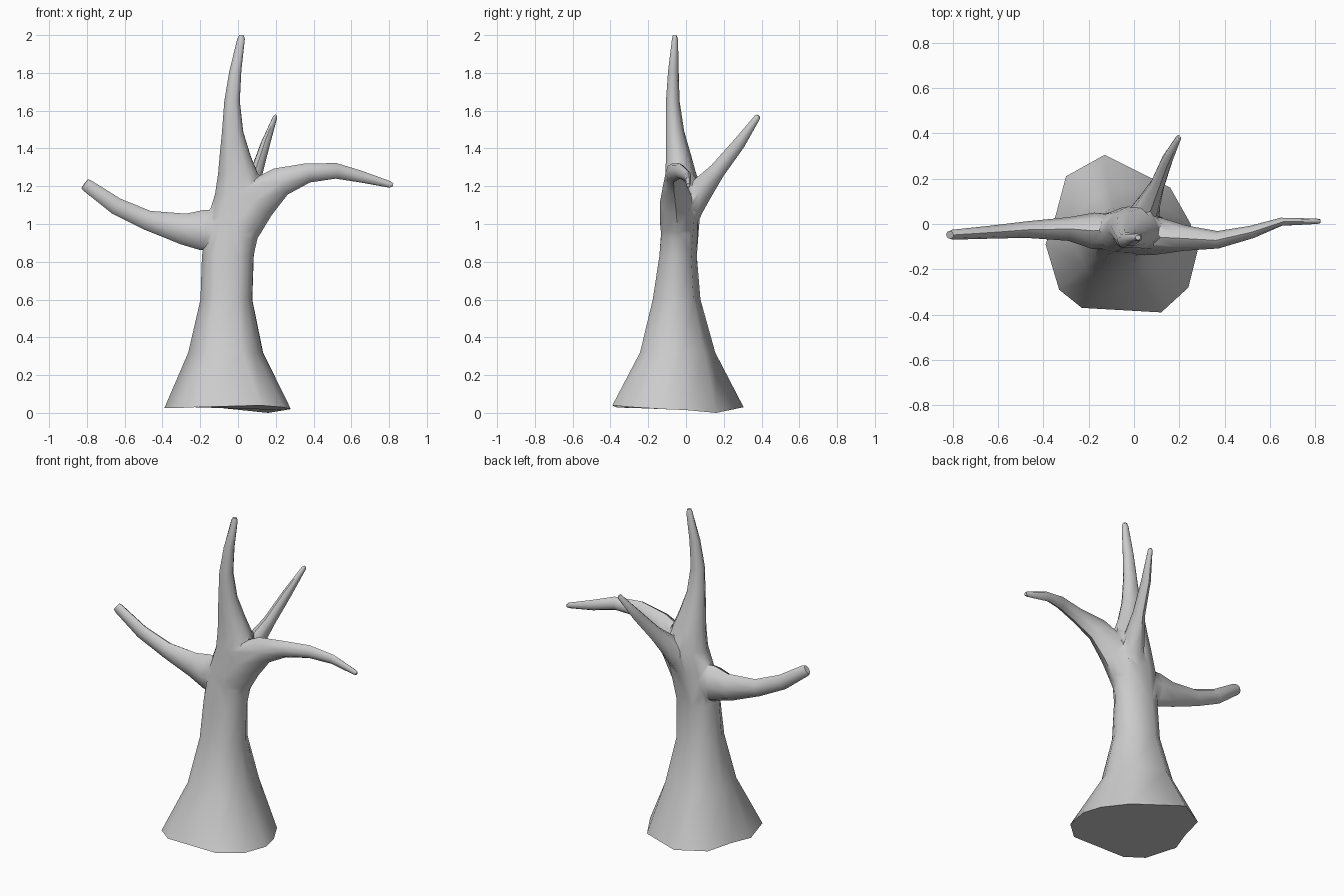
import bpy, bmesh, math
from mathutils import Vector

if "Cube" in bpy.data.objects:
    bpy.data.objects.remove(bpy.data.objects["Cube"])


def make_object(name, rings):
    # Skin a list of equal-length vertex rings and cap both ends
    bm = bmesh.new()
    vr = [[bm.verts.new(p) for p in ring] for ring in rings]
    n = len(vr[0])
    for a, b in zip(vr, vr[1:]):
        for i in range(n):
            j = (i + 1) % n
            bm.faces.new((a[i], a[j], b[j], b[i]))
    bm.faces.new(vr[0][::-1])
    bm.faces.new(vr[-1])
    bmesh.ops.recalc_face_normals(bm, faces=bm.faces)
    me = bpy.data.meshes.new(name)
    bm.to_mesh(me)
    bm.free()
    ob = bpy.data.objects.new(name, me)
    bpy.context.collection.objects.link(ob)
    return ob


def branch(name, path, side, n=8):
    # path rows: x, y, z, radius along side, radius across
    pts = [Vector(p[:3]) for p in path]
    rings = []
    for i, p in enumerate(path):
        t = (pts[min(i + 1, len(pts) - 1)] - pts[max(i - 1, 0)]).normalized()
        u = (side - t * side.dot(t)).normalized()
        v = t.cross(u)
        rings.append([pts[i] + u * p[3] * math.cos(a) + v * p[4] * math.sin(a)
                      for a in (2 * math.pi * k / n for k in range(n))])
    return make_object(name, rings)


# Trunk: irregular flared foot, then elliptical rings up to the top leader
foot = [(.28, -.12, .02), (.25, 0, .015), (.16, .16, 0), (-.13, .305, .03),
        (-.30, .21, .03), (-.345, .04, .03), (-.39, -.09, .025),
        (-.33, -.29, .025), (-.23, -.37, .03), (.12, -.39, .04), (.24, -.28, .03)]
angles = [math.atan2(y + .045, x + .05) for x, y, z in foot]
levels = [  # z, x min, x max, y min, y max
    (.32, -.265, .135, -.265, .16), (.60, -.20, .077, -.19, .08),
    (.83, -.192, .085, -.152, .06), (1.03, -.165, .125, -.135, .075),
    (1.16, -.122, .13, -.125, .08), (1.27, -.106, .105, -.118, .055),
    (1.36, -.098, .068, -.113, .03), (1.49, -.085, .028, -.112, -.008),
    (1.65, -.073, .01, -.11, -.033), (1.81, -.046, .018, -.098, -.038),
    (1.98, -.004, .037, -.076, -.042), (2.0, .006, .03, -.071, -.047)]
trunk_rings = [foot]
for z, x0, x1, y0, y1 in levels:
    trunk_rings.append([((x0 + x1) / 2 + (x1 - x0) / 2 * math.cos(a),
                         (y0 + y1) / 2 + (y1 - y0) / 2 * math.sin(a), z) for a in angles])
trunk = make_object("tree_trunk", trunk_rings)

Y, X = Vector((0, 1, 0)), Vector((1, 0, 0))
# Side and back branches, rooted inside the trunk
limbs = [
    branch("left_branch", [
        (-.07, -.035, .97, .085, .11), (-.18, -.03, .963, .08, .112),
        (-.29, -.022, .974, .052, .082), (-.48, -.025, 1.02, .036, .052),
        (-.645, -.037, 1.095, .028, .045), (-.80, -.047, 1.205, .022, .034),
        (-.812, -.048, 1.214, .018, .028)], Y),
    branch("right_branch", [
        (-.02, -.04, .88, .09, .09), (.02, -.045, 1.0, .092, .112),
        (.09, -.05, 1.125, .087, .118), (.225, -.062, 1.225, .056, .077),
        (.37, -.072, 1.272, .036, .050), (.52, -.035, 1.281, .028, .041),
        (.65, .01, 1.251, .018, .031), (.805, .012, 1.209, .012, .017),
        (.82, .012, 1.205, .009, .012)], Y),
    branch("back_branch", [
        (-.01, -.03, .96, .07, .07), (.03, .02, 1.10, .075, .078),
        (.065, .085, 1.19, .052, .066), (.10, .165, 1.281, .033, .043),
        (.145, .28, 1.425, .025, .033), (.196, .378, 1.565, .012, .016),
        (.199, .384, 1.573, .008, .011)], X),
]

# Fuse into one continuous bark surface
bpy.context.view_layer.objects.active = trunk
trunk.select_set(True)
for limb in limbs:
    mod = trunk.modifiers.new("join_" + limb.name, 'BOOLEAN')
    mod.operation, mod.solver, mod.object = 'UNION', 'EXACT', limb
    bpy.ops.object.modifier_apply(modifier=mod.name)
    bpy.data.objects.remove(limb)

# Soften the seams where branches meet the trunk
bm = bmesh.new()
bm.from_mesh(trunk.data)
bmesh.ops.remove_doubles(bm, verts=bm.verts, dist=.008)
creases = {v for e in bm.edges if len(e.link_faces) == 2
           and e.calc_face_angle_signed(0) < -.35
           and .8 < e.verts[0].co.z < 1.45 for v in e.verts}
for _ in range(2):
    bmesh.ops.smooth_vert(bm, verts=list(creases), factor=.3,
                          use_axis_x=True, use_axis_y=True, use_axis_z=True)
bm.to_mesh(trunk.data)
bm.free()
for o in bpy.context.selected_objects:
    o.select_set(o == trunk)
bpy.ops.object.shade_smooth_by_angle(angle=math.radians(55))
